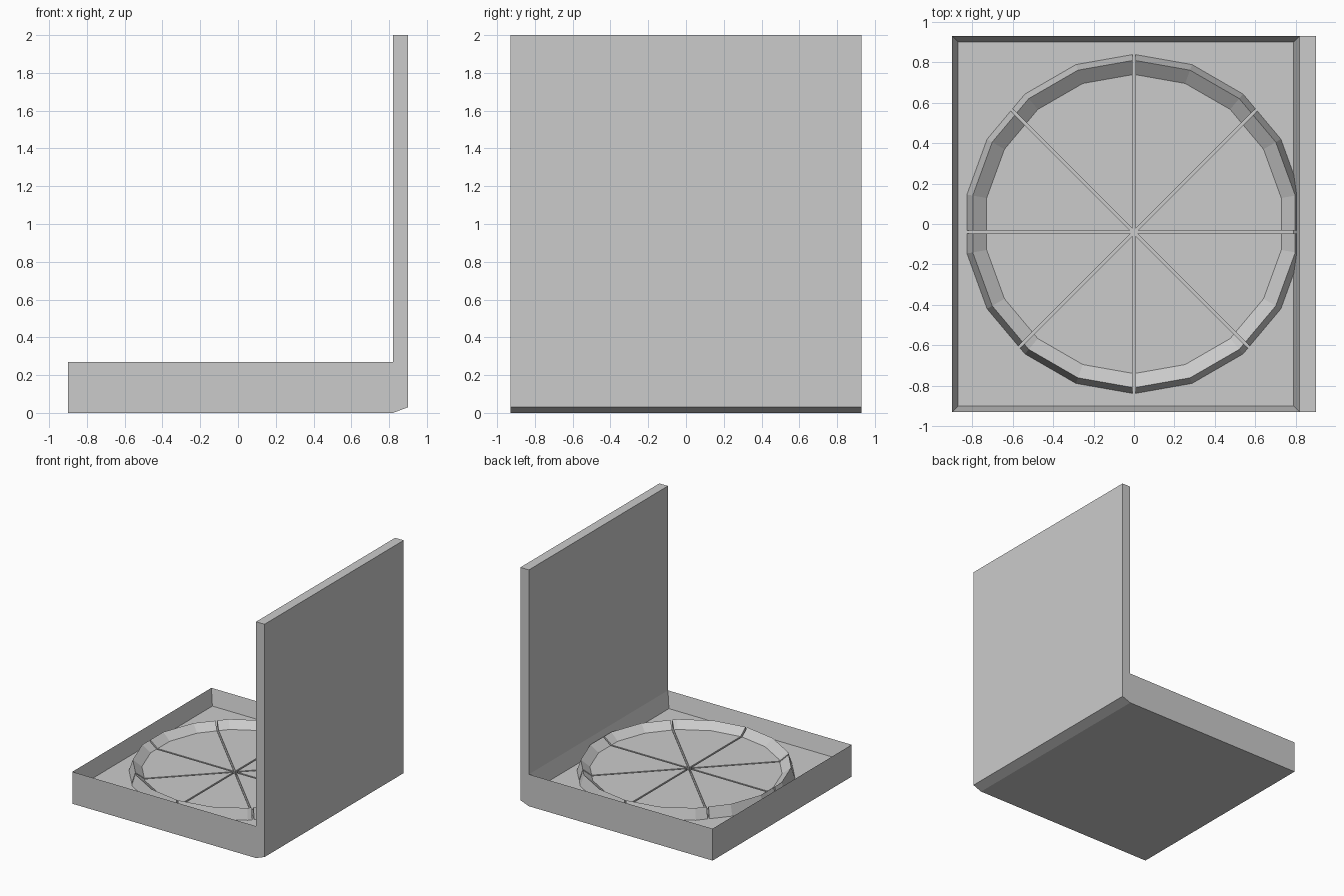
import bpy, bmesh
from math import cos, sin, radians
from mathutils import Vector

if "Cube" in bpy.data.objects:
    bpy.data.objects.remove(bpy.data.objects["Cube"])

FLOOR = 0.135      # inside floor of the tray
HALF_Y = 0.93


def finish(bm, name):
    bmesh.ops.recalc_face_normals(bm, faces=bm.faces)
    mesh = bpy.data.meshes.new(name)
    bm.to_mesh(mesh)
    bm.free()
    ob = bpy.data.objects.new(name, mesh)
    bpy.context.collection.objects.link(ob)
    return ob


def loft(rings):
    """Closed solid through a stack of equal-length point rings."""
    bm = bmesh.new()
    loops = [[bm.verts.new(p) for p in ring] for ring in rings]
    n = len(loops[0])
    for a, b in zip(loops, loops[1:]):
        for i in range(n):
            j = (i + 1) % n
            bm.faces.new((a[i], a[j], b[j], b[i]))
    bm.faces.new(loops[0][::-1])
    bm.faces.new(loops[-1])
    return bm


def rect(x0, x1, hy, z):
    return [(x0, -hy, z), (x1, -hy, z), (x1, hy, z), (x0, hy, z)]


def circle(r, z, sides=18):
    angles = [radians(90 + 360 * i / sides) for i in range(sides)]
    return [(r * cos(a), r * sin(a), z) for a in angles]


# Tray: knife-edge rim with walls sloping down to the inside floor
finish(loft([rect(-0.9, 0.82, HALF_Y, 0), rect(-0.9, 0.82, HALF_Y, 0.27),
             rect(-0.87, 0.79, HALF_Y - 0.03, FLOOR)]), "box_tray")

# Lid: upright panel with a chamfered bottom edge at the hinge
lid_profile = [(0.82, 0), (0.9, 0.03), (0.9, 2), (0.82, 2)]
finish(loft([[(x, y, z) for x, z in lid_profile] for y in (-HALF_Y, HALF_Y)]), "box_lid")

# Pizza: 18-sided disc with raised crust, cut into eight slices with thin gaps
centre = Vector((0, -0.04, 0))
gap = 0.007
for k in range(8):
    bm = loft([circle(0.84, FLOOR - 0.002), circle(0.81, 0.225), circle(0.74, 0.17)])
    for angle, side in ((45 * k, 1), (45 * (k + 1), -1)):
        a = radians(angle)
        inward = Vector((-sin(a), cos(a), 0)) * side
        bmesh.ops.bisect_plane(bm, geom=bm.verts[:] + bm.edges[:] + bm.faces[:],
                               plane_co=centre + inward * gap, plane_no=inward,
                               clear_inner=True)
        bmesh.ops.holes_fill(bm, edges=bm.edges[:], sides=0)
    finish(bm, f"pizza_slice_{k + 1}")
